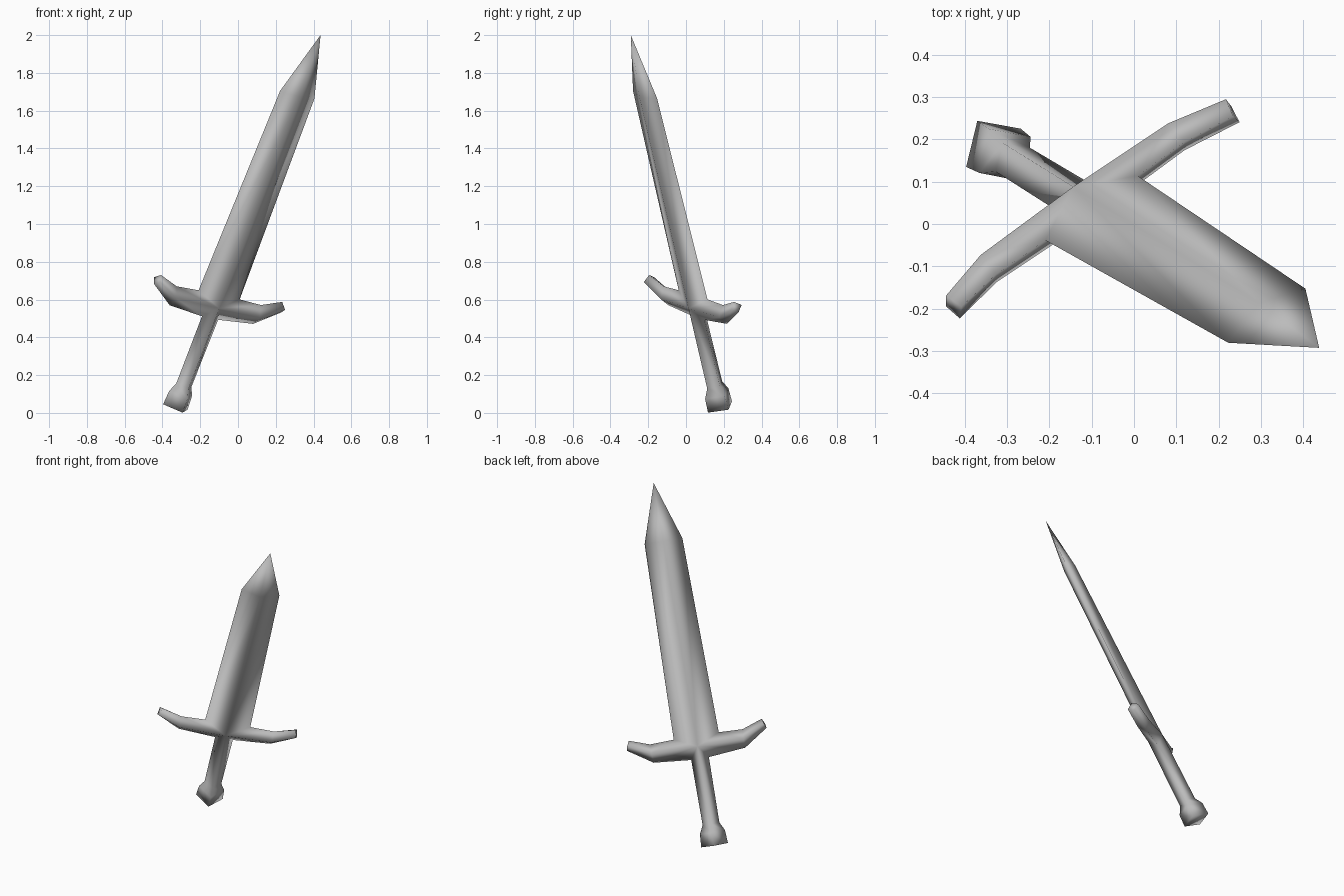
import bpy
import bmesh
from mathutils import Vector, Matrix

cube = bpy.data.objects.get("Cube")
if cube:
    bpy.data.objects.remove(cube, do_unlink=True)

# Steel material
steel = bpy.data.materials.new("grey_steel")
steel.use_nodes = True
GREY = (0.5, 0.5, 0.5, 1)
steel.diffuse_color = GREY
steel.node_tree.nodes["Principled BSDF"].inputs["Base Color"].default_value = GREY

bm = bmesh.new()


def vert(w, n, s):
    """Point by width, thickness and height along the sword."""
    return bm.verts.new((w, n, s))


def diamond(half_width, half_thick, s):
    return [vert(half_width, 0, s), vert(0, half_thick, s),
            vert(-half_width, 0, s), vert(0, -half_thick, s)]


def bridge(a, b):
    for i in range(4):
        j = (i + 1) % 4
        bm.faces.new((a[i], a[j], b[j], b[i]))


def limb(rings):
    """Skin a chain of four-sided rings and cap the far end."""
    for a, b in zip(rings, rings[1:]):
        bridge(a, b)
    bm.faces.new(rings[-1])


# Crossing where blade, guard and grip meet
back, front = vert(0, 0.047, -0.06), vert(0, -0.047, -0.06)
shoulder = {k: vert(0.135 * k, 0, 0) for k in (1, -1)}
armpit = {k: vert(0.053 * k, 0, -0.135) for k in (1, -1)}

# Blade with a pointed tip
base = [shoulder[1], back, shoulder[-1], front]
top = diamond(0.113, 0.037, 1.165)
bridge(base, top)
tip = vert(0, 0, 1.513)
for i in range(4):
    bm.faces.new((top[i], top[(i + 1) % 4], tip))

# Grip and flared pommel
limb([[armpit[1], back, armpit[-1], front],
      diamond(0.05, 0.05, -0.525),
      diamond(0.075, 0.077, -0.575),
      diamond(0.08, 0.08, -0.653)])

# Guard arms, bent upward at the elbow
for k in (1, -1):
    elbow = [vert(0.277 * k, 0, -0.005), vert(0.275 * k, 0.04, -0.06),
             vert(0.274 * k, 0, -0.115), vert(0.275 * k, -0.04, -0.06)]
    end = [vert(0.398 * k, 0, 0.037), vert(0.41 * k, 0.034, 0.008),
           vert(0.418 * k, 0, -0.02), vert(0.41 * k, -0.034, 0.008)]
    limb([[shoulder[k], back, armpit[k], front], elbow, end])

bmesh.ops.recalc_face_normals(bm, faces=bm.faces)

# Lean the whole sword
up = Vector((0.355, -0.218, 0.909)).normalized()
side = Vector((0.804, 0.566, -0.183))
side = (side - up * side.dot(up)).normalized()
thick = up.cross(side)
lean = Matrix((side, thick, up)).transposed().to_4x4()
lean.translation = (-0.10, 0.0375, 0.625)
bm.transform(lean)

mesh = bpy.data.meshes.new("sword")
bm.to_mesh(mesh)
bm.free()
mesh.materials.append(steel)
mesh.shade_smooth()
sword = bpy.data.objects.new("sword", mesh)
bpy.context.collection.objects.link(sword)
